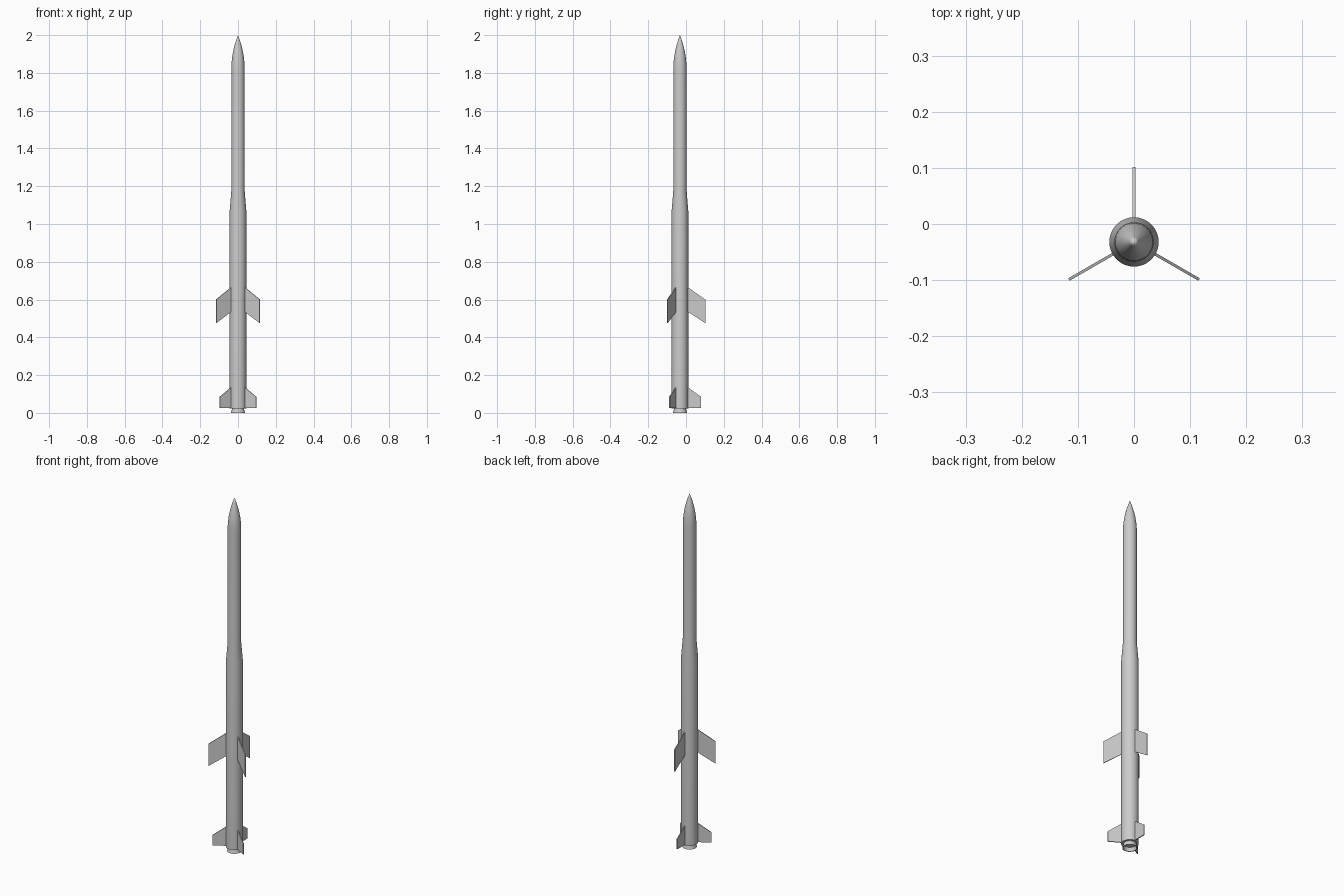
import bpy, bmesh, math
from mathutils import Matrix, Vector

if "Cube" in bpy.data.objects:
    bpy.data.objects.remove(bpy.data.objects["Cube"])

AXIS_Y = -0.032   # body axis, offset so the three-fin layout is centred
SIDES = 32


def make_object(name, bm, smooth=False):
    bmesh.ops.recalc_face_normals(bm, faces=bm.faces)
    mesh = bpy.data.meshes.new(name)
    bm.to_mesh(mesh)
    bm.free()
    ob = bpy.data.objects.new(name, mesh)
    bpy.context.collection.objects.link(ob)
    ob.location.y = AXIS_Y
    if smooth:
        bpy.ops.object.select_all(action='DESELECT')
        ob.select_set(True)
        bpy.context.view_layer.objects.active = ob
        bpy.ops.object.shade_smooth_by_angle(angle=math.radians(30))
    return ob


def lathe(name, profile):
    """Spin (radius, z) points around the z axis."""
    bm = bmesh.new()
    verts = [bm.verts.new((r, 0, z)) for r, z in profile]
    edges = [bm.edges.new(pair) for pair in zip(verts, verts[1:])]
    bmesh.ops.spin(bm, geom=verts + edges, cent=(0, 0, 0), axis=(0, 0, 1),
                   angle=math.tau, steps=SIDES, use_duplicate=False)
    bmesh.ops.remove_doubles(bm, verts=bm.verts, dist=1e-5)
    return make_object(name, bm, smooth=True)


def fin(name, outline, angle, thickness=0.005):
    """Flat plate from a (radius, z) outline, turned around the body."""
    bm = bmesh.new()
    face = bm.faces.new([bm.verts.new((r, -thickness / 2, z)) for r, z in outline])
    ext = bmesh.ops.extrude_face_region(bm, geom=[face])
    moved = [g for g in ext["geom"] if isinstance(g, bmesh.types.BMVert)]
    bmesh.ops.translate(bm, verts=moved, vec=Vector((0, thickness, 0)))
    bmesh.ops.rotate(bm, verts=bm.verts, cent=(0, 0, 0),
                     matrix=Matrix.Rotation(angle, 3, 'Z'))
    return make_object(name, bm)


# Body with shoulder taper and tangent ogive nose
R_LOW, R_TOP, NOSE_Z, TIP_Z = 0.044, 0.035, 1.82, 2.0
L = TIP_Z - NOSE_Z
rho = (R_TOP ** 2 + L ** 2) / (2 * R_TOP)
nose = []
for i in range(9):
    h = L * i / 8
    nose.append((max(0.0, math.sqrt(rho ** 2 - h ** 2) + R_TOP - rho), NOSE_Z + h))
lathe("body", [(0, 0.024), (R_LOW, 0.024), (R_LOW, 1.07), (R_TOP, 1.18)] + nose)

# Hollow flared exhaust nozzle
lathe("nozzle", [(0.032, 0.026), (0.033, 0.015), (0.038, 0.0), (0.034, 0.0),
                 (0.028, 0.02), (0, 0.022)])

# Three swept wings and three tail fins
WING = [(0.035, 0.67), (0.134, 0.60), (0.134, 0.475), (0.035, 0.54)]
TAIL = [(0.035, 0.14), (0.112, 0.085), (0.112, 0.027), (0.035, 0.027)]
for i in range(3):
    a = math.radians(90 + 120 * i)
    fin(f"mid_wing_{i + 1}", WING, a)
    fin(f"tail_fin_{i + 1}", TAIL, a)
